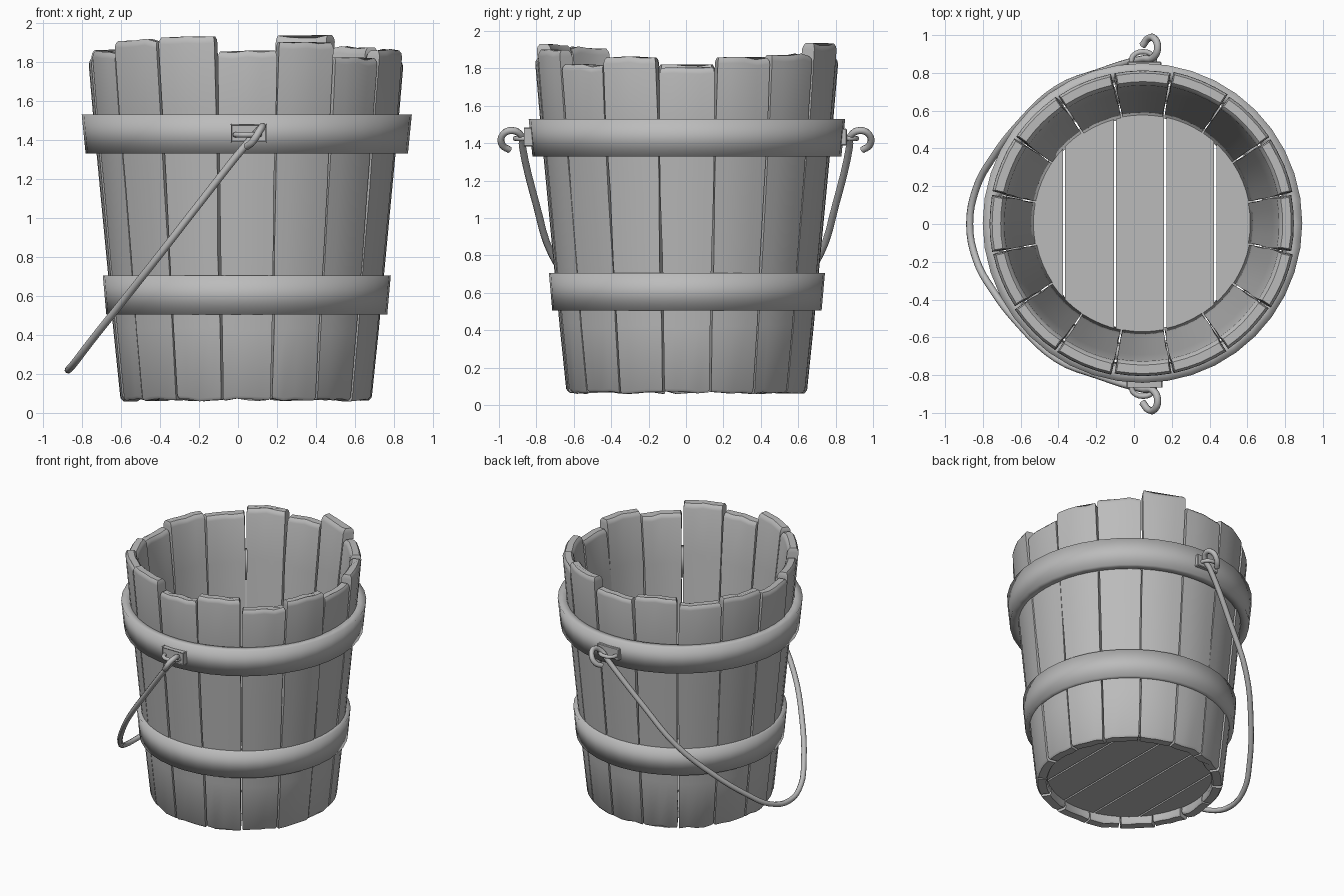
import bpy, bmesh, math, random
from mathutils import Vector

if "Cube" in bpy.data.objects:
    bpy.data.objects.remove(bpy.data.objects["Cube"])

random.seed(4)
CX, CY = 0.045, 0.005          # bucket axis
Z0, WALL = 0.065, 0.085        # stave foot height and thickness

grey = bpy.data.materials.new("plain grey")
grey.diffuse_color = (0.5, 0.5, 0.5, 1)
grey.use_nodes = True
grey.node_tree.nodes["Principled BSDF"].inputs["Base Color"].default_value = grey.diffuse_color


def radius(z):
    """Outer radius of the tapered bucket wall."""
    return 0.645 + (z - Z0) * 0.095


def finish(name, bm, angle=40):
    bmesh.ops.recalc_face_normals(bm, faces=bm.faces)
    me = bpy.data.meshes.new(name)
    bm.to_mesh(me)
    bm.free()
    me.materials.append(grey)
    ob = bpy.data.objects.new(name, me)
    bpy.context.collection.objects.link(ob)
    bpy.ops.object.select_all(action='DESELECT')
    ob.select_set(True)
    bpy.context.view_layer.objects.active = ob
    bpy.ops.object.shade_smooth_by_angle(angle=math.radians(angle))
    return ob


def skin(bm, rings, closed=False):
    """Join rings of points with quads; cap the ends unless closed."""
    vs = [[bm.verts.new(p) for p in r] for r in rings]
    n = len(vs[0])
    for i in range(len(vs) if closed else len(vs) - 1):
        a, b = vs[i], vs[(i + 1) % len(vs)]
        for j in range(n):
            k = (j + 1) % n
            bm.faces.new((a[j], a[k], b[k], b[j]))
    if not closed:
        bm.faces.new(vs[0])
        bm.faces.new(vs[-1][::-1])


def stave(name, mid, top):
    """One slightly irregular plank of the wall, with softened ends."""
    bm = bmesh.new()
    half = math.radians(11.25) - 0.006
    rows = [(0, 0.014), (0.008, 0.003), (0.2, 0), (0.4, 0), (0.6, 0),
            (0.8, 0), (0.982, 0.003), (0.992, 0.008), (1, 0.02)]
    shift = random.uniform(-0.005, 0.005)
    tops = [random.uniform(-0.01, 0.008) for _ in range(5)]
    feet = [random.uniform(-0.006, 0.01) for _ in range(5)]
    rings, left, right = [], 0, 0
    for t, inset in rows:
        if 0.1 < t < 0.99:
            left, right = (random.uniform(-0.007, 0.004) for _ in range(2))
        z = Z0 + t * (top - Z0)
        outer, inner = [], []
        for c in range(5):
            f = c / 4
            h = half - inset * 0.6
            a = mid + (-h - left) * (1 - f) + (h + right) * f
            zz = z + (tops[c] if t > 0.9 else feet[c] if t < 0.1 else 0)
            for lst, r in ((outer, radius(zz) + shift - inset),
                           (inner, radius(zz) + shift - WALL + inset)):
                lst.append((CX + r * math.cos(a), CY + r * math.sin(a), zz))
        rings.append(outer + inner[::-1])
    skin(bm, rings)
    finish(name, bm)


def hoop(name, zb, zt, rb, rt):
    """Flat metal hoop around the staves."""
    bm = bmesh.new()
    prof = [(rb - 0.075, zb), (rb, zb), (rt, zt), (rt - 0.075, zt)]
    rings = []
    for i in range(40):
        a = math.tau * i / 40
        rings.append([(CX + r * math.cos(a), CY + r * math.sin(a), z) for r, z in prof])
    skin(bm, rings, closed=True)
    finish(name, bm, 100)


def floor_plank(name, x0, x1, r=0.6, zb=0.125, zt=0.18):
    """Floor board trimmed to the round wall."""
    bm = bmesh.new()
    xs = [x0 + (x1 - x0) * i / 8 for i in range(9)]
    edge = [(x, math.sqrt(max(r * r - x * x, 0.0004))) for x in xs]
    outline = edge + [(x, -y) for x, y in reversed(edge)]
    skin(bm, [[(CX + x, CY + y, z) for x, y in outline] for z in (zb, zt)])
    finish(name, bm, 30)


def rod(name, pts, r, res=4):
    """Round bar along a smooth path, turned into a mesh."""
    cu = bpy.data.curves.new(name, 'CURVE')
    cu.dimensions = '3D'
    cu.bevel_depth, cu.bevel_resolution, cu.use_fill_caps = r, 2, True
    cu.resolution_u = res
    sp = cu.splines.new('BEZIER')
    sp.bezier_points.add(len(pts) - 1)
    for bp, p in zip(sp.bezier_points, pts):
        bp.co = p
        bp.handle_left_type = bp.handle_right_type = 'AUTO'
    tmp = bpy.data.objects.new(name + "_path", cu)
    bpy.context.collection.objects.link(tmp)
    bpy.context.view_layer.update()
    bm = bmesh.new()
    me = tmp.to_mesh()
    bm.from_mesh(me)
    tmp.to_mesh_clear()
    bpy.data.objects.remove(tmp)
    finish(name, bm, 60)


# wall staves, counter-clockwise from +x
heights = [1.81, 1.855, 1.875, 1.93, 1.85, 1.885, 1.84, 1.855,
           1.82, 1.85, 1.91, 1.93, 1.85, 1.90, 1.815, 1.86]
for i, h in enumerate(heights):
    stave(f"stave_{i + 1}", math.tau * i / 16, h)

# hoops
hoop("upper_hoop", 1.33, 1.53, 0.826, 0.846)
hoop("lower_hoop", 0.505, 0.705, 0.72, 0.738)

# floor boards
cuts = [-0.599, -0.415, -0.145, 0.12, 0.385, 0.599]
for i in range(5):
    floor_plank(f"floor_plank_{i + 1}", cuts[i] + 0.006, cuts[i + 1] - 0.006)

# swinging handle: half path with hooked end, mirrored across y
hook = [(0.045, 0.945, 1.365), (0.075, 0.982, 1.39), (0.11, 0.98, 1.445),
        (0.125, 0.93, 1.468), (0.10, 0.88, 1.44)]
arm = [(0.05, 0.875, 1.385), (-0.2, 0.80, 1.07), (-0.41, 0.715, 0.80),
       (-0.6, 0.54, 0.56), (-0.755, 0.34, 0.365), (-0.835, 0.19, 0.26)]
side = hook + arm
rod("handle", side + [(-0.87, 0, 0.22)] + [(x, -y, z) for x, y, z in reversed(side)], 0.019)

# mounting plates and staples on both sides
for s, label in ((1, "back"), (-1, "front")):
    bm = bmesh.new()
    bmesh.ops.create_cube(bm, size=1)
    for v in bm.verts:
        v.co = Vector((0.055 + v.co.x * 0.18, s * (0.842 + v.co.y * 0.036),
                       1.433 + v.co.z * 0.09))
    bmesh.ops.bevel(bm, geom=bm.edges[:], offset=0.005, segments=1, affect='EDGES')
    finish(f"{label}_plate", bm, 30)
    loop = [(-0.015, 0.85), (-0.005, 0.89), (0.05, 0.912), (0.1, 0.89), (0.11, 0.85)]
    rod(f"{label}_staple", [(x, s * y, 1.425) for x, y in loop], 0.014, 3)
